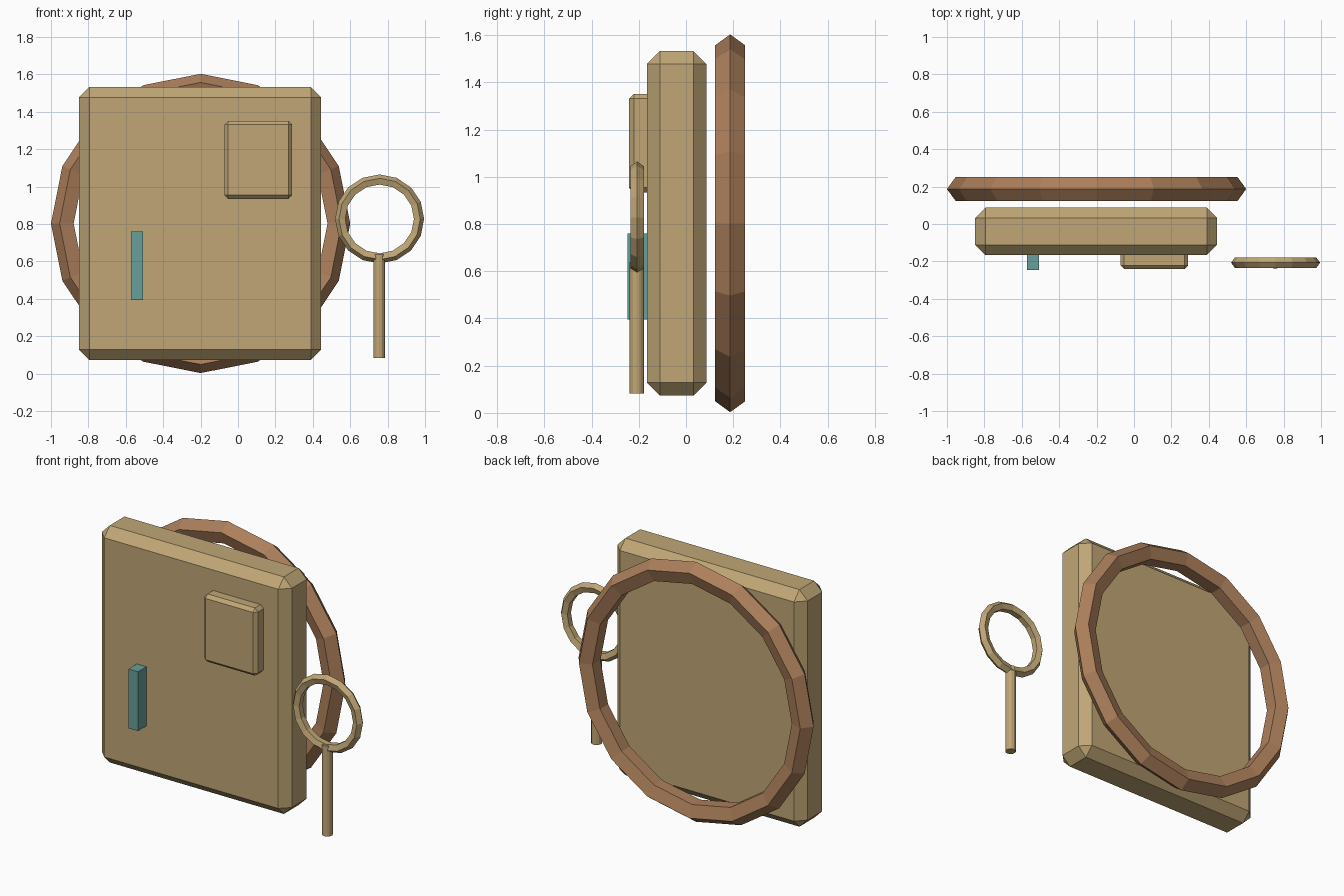
import bpy, bmesh, math
from mathutils import Matrix

if "Cube" in bpy.data.objects:
    bpy.data.objects.remove(bpy.data.objects["Cube"])


def material(name, rgb):
    # sRGB 0-255 to linear
    m = bpy.data.materials.new(name)
    lin = [((c / 255 + 0.055) / 1.055) ** 2.4 for c in rgb]
    m.diffuse_color = (*lin, 1)
    m.use_nodes = True
    m.node_tree.nodes["Principled BSDF"].inputs["Base Color"].default_value = m.diffuse_color
    return m


TAN = material("tan", (192, 166, 118))
BROWN = material("brown", (172, 127, 91))
TEAL = material("teal", (104, 159, 155))


def finish(bm, name, mat):
    bmesh.ops.recalc_face_normals(bm, faces=bm.faces)
    mesh = bpy.data.meshes.new(name)
    bm.to_mesh(mesh)
    bm.free()
    mesh.materials.append(mat)
    obj = bpy.data.objects.new(name, mesh)
    bpy.context.collection.objects.link(obj)
    return obj


def box(name, mat, x, y, z, bevel=0):
    bm = bmesh.new()
    spans = (x, y, z)
    mid = [(a + b) / 2 for a, b in spans]
    size = [b - a for a, b in spans]
    bmesh.ops.create_cube(bm, size=1,
                          matrix=Matrix.Translation(mid) @ Matrix.Diagonal((*size, 1)))
    if bevel:
        bmesh.ops.bevel(bm, geom=list(bm.edges), offset=bevel, segments=1,
                        affect='EDGES', profile=0.5)
    return finish(bm, name, mat)


def ring(name, mat, centre, major, minor, around=16, section=5):
    # upright ring with a pentagonal section pointing outward
    bm = bmesh.new()
    cx, cy, cz = centre
    loops = []
    for i in range(around):
        a = 2 * math.pi * i / around
        loop = []
        for j in range(section):
            b = 2 * math.pi * j / section
            r = major + minor * math.cos(b)
            loop.append(bm.verts.new((cx + r * math.cos(a),
                                      cy + minor * math.sin(b),
                                      cz + r * math.sin(a))))
        loops.append(loop)
    for i in range(around):
        p, q = loops[i], loops[(i + 1) % around]
        for j in range(section):
            k = (j + 1) % section
            bm.faces.new((p[j], p[k], q[k], q[j]))
    return finish(bm, name, mat)


def rod(name, mat, x, y, z0, z1, radius, sides):
    bm = bmesh.new()
    bmesh.ops.create_cone(bm, cap_ends=True, segments=sides, radius1=radius,
                          radius2=radius, depth=z1 - z0,
                          matrix=Matrix.Translation((x, y, (z0 + z1) / 2)))
    return finish(bm, name, mat)


# Main slab with chamfered edges
box("main_panel", TAN, (-0.85, 0.445), (-0.166, 0.087), (0.073, 1.532), 0.055)
# Raised block and slim bar on the front
box("raised_block", TAN, (-0.073, 0.29), (-0.241, -0.13), (0.934, 1.351), 0.02)
box("slim_bar", TEAL, (-0.573, -0.508), (-0.247, -0.14), (0.395, 0.76))
# Large hoop behind the slab
ring("rear_hoop", BROWN, (-0.2, 0.187, 0.803), 0.733, 0.067)
# Small hoop on a handle
ring("small_hoop", TAN, (0.757, -0.207, 0.827), 0.208, 0.03)
rod("hoop_handle", TAN, 0.755, -0.209, 0.083, 0.64, 0.031, 12)
